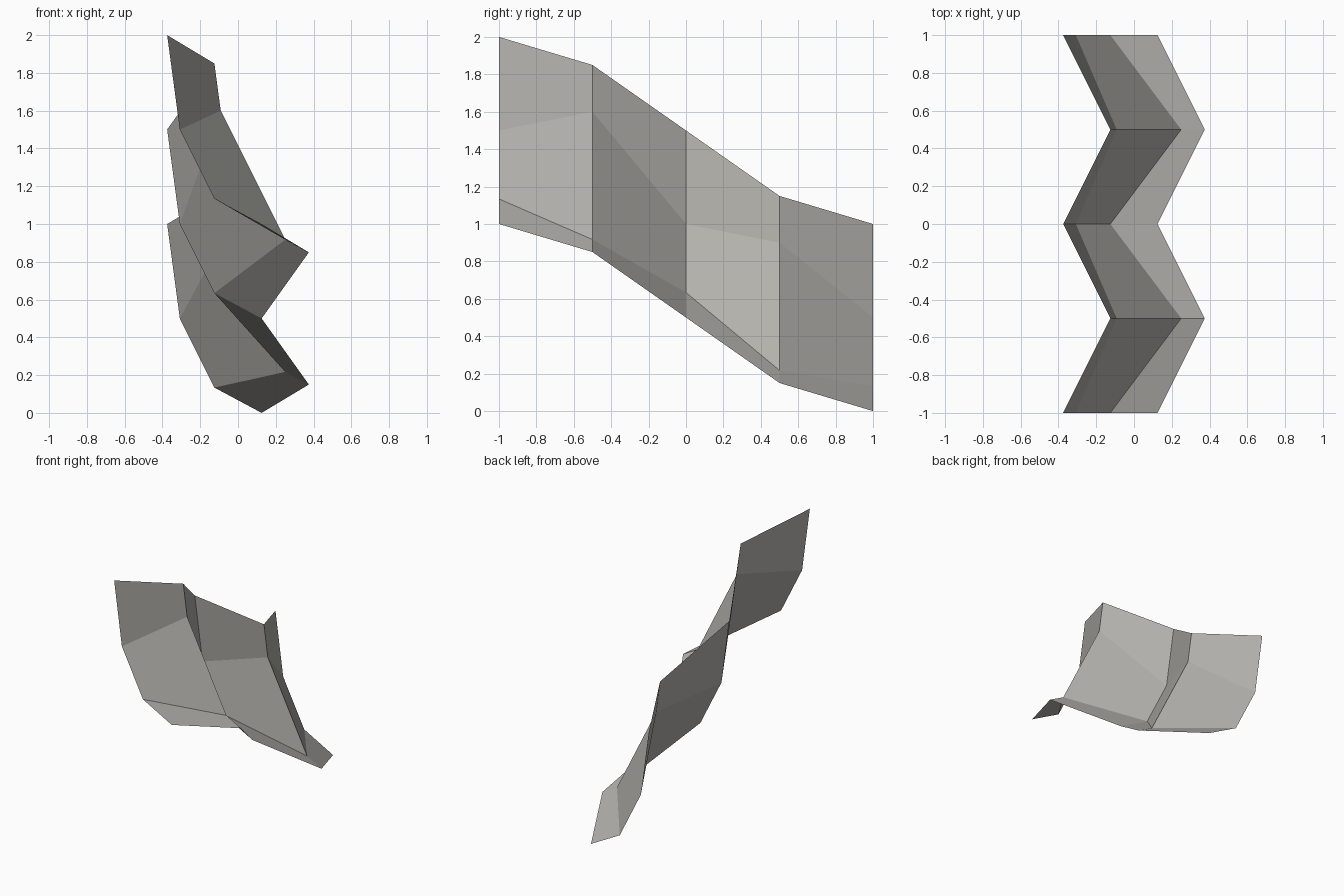
import bpy
from math import sin, cos, radians
from mathutils import Vector

cube = bpy.data.objects.get("Cube")
if cube:
    bpy.data.objects.remove(cube, do_unlink=True)

# Single plain warm grey
grey = bpy.data.materials.new("warm grey")
colour = (0.45, 0.442, 0.415, 1)
grey.use_nodes = True
grey.diffuse_color = colour
grey.node_tree.nodes["Principled BSDF"].inputs["Base Color"].default_value = colour

# Valley profile: a quarter ellipse of three chords, dropping 1 and reaching out 0.5
valley = [Vector((0.5 * (1 - cos(radians(a))), 0, -sin(radians(a))))
          for a in (0, 30, 60, 90)]
# Ridge profile: the outer chords are halved, so the middle panel widens
ridge = [valley[0], (valley[0] + valley[1]) / 2,
         (valley[2] + valley[3]) / 2, valley[3]]

# Zigzag top edge, stepping down towards the back
top_edge = [(-0.375, -1, 2), (-0.125, -0.5, 1.85), (-0.375, 0, 1.5),
            (-0.125, 0.5, 1.15), (-0.375, 1, 1)]

verts = []
for i, start in enumerate(top_edge):
    profile = ridge if i % 2 else valley
    verts += [Vector(start) + p for p in profile]

# Panels between neighbouring profiles
n = len(valley)
faces = []
for row in range(len(top_edge) - 1):
    for k in range(n - 1):
        a = row * n + k
        faces.append((a, a + 1, a + n + 1, a + n))

mesh = bpy.data.meshes.new("folded_sheet")
mesh.from_pydata(verts, [], faces)
mesh.materials.append(grey)
mesh.update()
sheet = bpy.data.objects.new("folded_sheet", mesh)
bpy.context.collection.objects.link(sheet)
